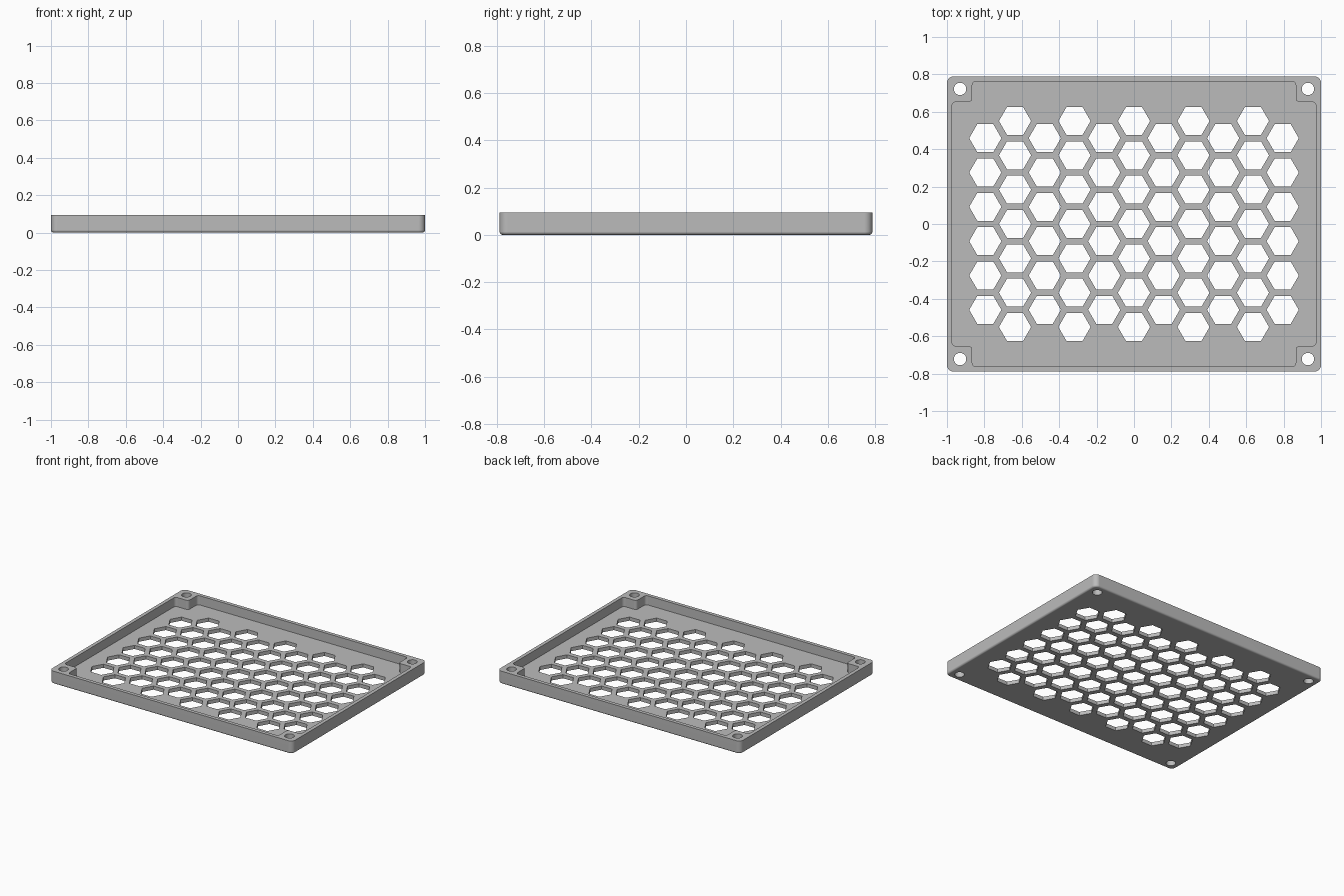
import bpy, bmesh, math
from mathutils import Vector

HX, HY, HEIGHT = 1.0, 0.789, 0.095   # outer half sizes and height
FLOOR, WALL = 0.027, 0.027           # floor and wall thickness
CORNER, FILLET = 0.035, 0.0135       # outer corner radius, bottom edge radius
POST_X, POST_Y = 0.865, 0.652        # inner faces of the corner posts
HEX_R, PITCH = 0.086, 0.159          # vent radius and column spacing
SCREW = (0.93, 0.722, 0.033)         # screw hole position and radius

cube = bpy.data.objects.get("Cube")
if cube:
    bpy.data.objects.remove(cube, do_unlink=True)


def round_outline(corners, steps=6):
    """Round each (x, y, radius) right-angle corner of a closed outline."""
    pts = []
    for i, (x, y, r) in enumerate(corners):
        p = Vector((x, y))
        a = (Vector(corners[i - 1][:2]) - p).normalized()
        b = (Vector(corners[(i + 1) % len(corners)][:2]) - p).normalized()
        centre = p + (a + b) * r
        for k in range(steps + 1):
            t = k / steps * math.pi / 2
            pts.append(centre - b * r * math.cos(t) - a * r * math.sin(t))
    return pts


def polygon(cx, cy, r, sides):
    return [Vector((cx + r * math.cos(math.tau * k / sides),
                    cy + r * math.sin(math.tau * k / sides))) for k in range(sides)]


def outer_outline(inset):
    x, y, r = HX - inset, HY - inset, CORNER - inset
    return round_outline([(x, y, r), (-x, y, r), (-x, -y, r), (x, -y, r)])


def cavity_outline():
    x, y, r = HX - WALL, HY - WALL, 0.02
    quarter = [(x, POST_Y), (POST_X, POST_Y), (POST_X, y)]
    pts = quarter + [(-a, b) for a, b in reversed(quarter)]
    pts += [(-a, -b) for a, b in quarter] + [(a, -b) for a, b in reversed(quarter)]
    return round_outline([(a, b, r) for a, b in pts])


bm = bmesh.new()


def add_loop(pts, z):
    verts = [bm.verts.new((p.x, p.y, z)) for p in pts]
    for i, v in enumerate(verts):
        bm.edges.new((verts[i - 1], v))
    return verts


def join(low, high):
    for i in range(len(low)):
        bm.faces.new((low[i - 1], low[i], high[i], high[i - 1]))


def cap(loops, up):
    """Fill the flat region between an outer loop and its holes."""
    edges = [bm.edges.get((lp[i - 1], lp[i])) for lp in loops for i in range(len(lp))]
    bmesh.ops.triangle_fill(bm, use_beauty=True, use_dissolve=False,
                            edges=edges, normal=(0, 0, up))


# Outer shell with a rounded bottom edge
shell = []
for k in range(5):
    t = k / 4 * math.pi / 2
    shell.append(add_loop(outer_outline(FILLET * (1 - math.sin(t))),
                          FILLET * (1 - math.cos(t))))
shell.append(add_loop(outer_outline(0), HEIGHT))
for low, high in zip(shell, shell[1:]):
    join(low, high)

# Cavity walls with corner posts
cavity_low = add_loop(cavity_outline(), FLOOR)
cavity_high = add_loop(cavity_outline(), HEIGHT)
join(cavity_low, cavity_high)

bottom, floor, rim = [shell[0]], [cavity_low], [shell[-1], cavity_high]

# Honeycomb vents in alternating columns of seven and six
row = PITCH * 2 / math.sqrt(3)
for col in range(-5, 6):
    count = 6 if col % 2 else 7
    for n in range(count):
        pts = polygon(col * PITCH, (n - (count - 1) / 2) * row, HEX_R, 6)
        low, high = add_loop(pts, 0), add_loop(pts, FLOOR)
        join(low, high)
        bottom.append(low)
        floor.append(high)

# Screw holes through the corner posts
for sx in (-1, 1):
    for sy in (-1, 1):
        pts = polygon(sx * SCREW[0], sy * SCREW[1], SCREW[2], 32)
        low, high = add_loop(pts, 0), add_loop(pts, HEIGHT)
        join(low, high)
        bottom.append(low)
        rim.append(high)

# Flat faces
cap(bottom, -1)
cap(floor, 1)
cap(rim, 1)
bmesh.ops.recalc_face_normals(bm, faces=bm.faces)

mesh = bpy.data.meshes.new("vent_cover")
bm.to_mesh(mesh)
bm.free()
cover = bpy.data.objects.new("vent_cover", mesh)
bpy.context.collection.objects.link(cover)

# Single grey finish
grey = bpy.data.materials.new("plain_grey")
grey.use_nodes = True
colour = (0.5, 0.5, 0.5, 1)
grey.diffuse_color = colour
grey.node_tree.nodes["Principled BSDF"].inputs["Base Color"].default_value = colour
mesh.materials.append(grey)

# Smooth fillets, crisp edges
bpy.ops.object.select_all(action="DESELECT")
cover.select_set(True)
bpy.context.view_layer.objects.active = cover
bpy.ops.object.shade_smooth_by_angle(angle=math.radians(30))
weighted = cover.modifiers.new("even_shading", "WEIGHTED_NORMAL")
weighted.keep_sharp = True
